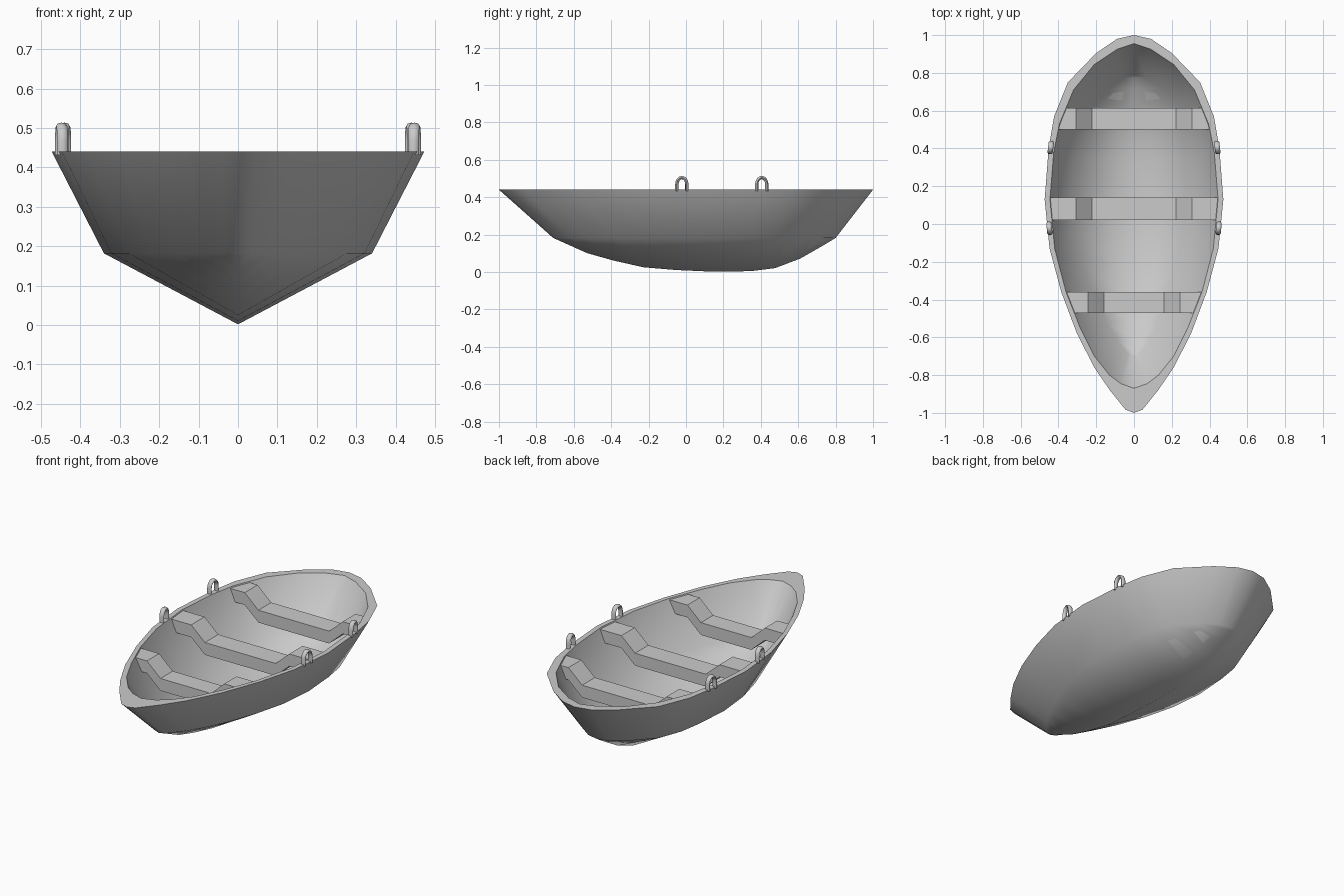
import bpy, bmesh
from math import sin, cos, pi

if "Cube" in bpy.data.objects:
    bpy.data.objects.remove(bpy.data.objects["Cube"])

RIM_Z, CHINE_Z = 0.44, 0.182

# half outlines (x, y) of the rim, stern to bow
OUTER = [(0, 1), (.09, .98), (.2, .905), (.35, .75), (.423, .57), (.452, .40), (.473, .13),
         (.447, -.13), (.385, -.36), (.302, -.58), (.21, -.76), (.128, -.88), (.045, -.983), (0, -1)]
INNER = [(0, .955), (.09, .925), (.21, .845), (.32, .71), (.395, .53), (.425, .38), (.445, .13),
         (.42, -.13), (.36, -.36), (.285, -.55), (.21, -.70), (.13, -.80), (.07, -.845), (0, -.87)]
# keel profile (y, z)
KEEL = [(-.71, .182), (-.5, .088), (-.24, .026), (0, .006), (.2, 0), (.4, .006),
        (.51, .027), (.63, .08), (.8, .182)]


def lerp_table(table, t):
    for (a, va), (b, vb) in zip(table, table[1:]):
        if t <= b:
            return va + (vb - va) * (t - a) / (b - a)
    return table[-1][1]


def finish(bm, name, angle=None):
    bmesh.ops.recalc_face_normals(bm, faces=bm.faces)
    me = bpy.data.meshes.new(name)
    bm.to_mesh(me)
    bm.free()
    ob = bpy.data.objects.new(name, me)
    bpy.context.collection.objects.link(ob)
    if angle:
        bpy.ops.object.select_all(action='DESELECT')
        ob.select_set(True)
        bpy.context.view_layer.objects.active = ob
        bpy.ops.object.shade_smooth_by_angle(angle=angle)
    return ob


CHINE = [(.72 * x, .045 + .755 * y) for x, y in OUTER]


def lines(rim, shrink, lift):
    """Rim, chine and keel lines of one hull skin; the skins nearly meet below."""
    top = [(x, y, RIM_Z) for x, y in rim]
    chine = [(x * shrink, .045 + (y - .045) * shrink, CHINE_Z + lift) for x, y in CHINE]
    keel = [(0, y, min(CHINE_Z, lerp_table(KEEL, y)) + lift) for _, y, _ in chine]
    keel[0], keel[-1] = chine[0], chine[-1]
    return top, chine, keel


# hull: outer skin, flat rim and inner skin, mirrored into a closed shell
bm = bmesh.new()
out = lines(OUTER, 1, 0)
inn = lines(INNER, .985, .005)
strips = [[bm.verts.new(p) for p in line] for line in (*reversed(out), *inn)]
for a, b in zip(strips, strips[1:]):
    for i in range(len(a) - 1):
        quad = []
        for v in (a[i], a[i + 1], b[i + 1], b[i]):
            if all((v.co - q.co).length > 1e-5 for q in quad):
                quad.append(v)
        bm.faces.new(quad)
bmesh.ops.remove_doubles(bm, verts=bm.verts, dist=1e-5)
bmesh.ops.mirror(bm, geom=bm.verts[:] + bm.edges[:] + bm.faces[:], axis='X', merge_dist=1e-4)
bmesh.ops.remove_doubles(bm, verts=bm.verts, dist=1e-5)
# crisp rim edges, everything else smooth
for e in bm.edges:
    if all(abs(v.co.z - RIM_Z) < 1e-4 for v in e.verts):
        e.smooth = False
finish(bm, "hull", 1.25)


def wall_x(y, z):
    """Half width of the inner wall at height z."""
    t = (RIM_Z - z) / (RIM_Z - CHINE_Z)
    level = [(iy + (cy - iy) * t, ix + (cx - ix) * t) for (ix, iy), (cx, cy) in zip(INNER, CHINE)]
    return lerp_table(level[::-1], y) + .003


# seats: dropped plank with ramps up to side ledges that meet the hull wall
def seat(name, y0, y1, r0, r1, hi=.434, lo=.357, th=.07):
    bm = bmesh.new()
    rings = []
    for y in (y0, y1):
        half = [(wall_x(y, hi), hi), (r1, hi), (r0, lo)]
        under = [(r0, lo - th), (r1, hi - th), (wall_x(y, hi - th), hi - th)]
        prof = half + [(-x, z) for x, z in reversed(half)]
        prof += [(-x, z) for x, z in reversed(under)] + under
        rings.append([bm.verts.new((x, y, z)) for x, z in prof])
    a, b = rings
    n = len(a)
    for i in range(n):
        j = (i + 1) % n
        bm.faces.new((a[i], a[j], b[j], b[i]))
    bm.faces.new(a)
    bm.faces.new(b)
    finish(bm, name)


seat("bow_seat", -.47, -.36, .158, .243)
seat("middle_seat", .02, .14, .222, .308)
seat("stern_seat", .50, .615, .222, .308)


# oar loops: oval bar swept along an upside-down U standing on the rim
def oar_loop(name, x, y, yaw):
    path = [(.027, .432, 0)]
    path += [(.027 * cos(t), .468 + .037 * sin(t), t) for t in (pi * k / 8 for k in range(9))]
    path += [(-.027, .432, pi)]
    bm = bmesh.new()
    rings = []
    for py, pz, t in path:
        ring = []
        for k in range(8):
            u = .014 * cos(k * pi / 4)
            r = .009 * sin(k * pi / 4)
            v = py + r * cos(t)
            ring.append(bm.verts.new((x + u * cos(yaw) - v * sin(yaw),
                                      y + u * sin(yaw) + v * cos(yaw), pz + r * sin(t))))
        rings.append(ring)
    for a, b in zip(rings, rings[1:]):
        for k in range(8):
            bm.faces.new((a[k], a[k - 1], b[k - 1], b[k]))
    bm.faces.new(rings[0])
    bm.faces.new(rings[-1])
    finish(bm, name, 0.9)


for side, s in (("left", -1), ("right", 1)):
    oar_loop(f"front_oar_loop_{side}", s * .448, -.022, -s * .1)
    oar_loop(f"back_oar_loop_{side}", s * .441, .405, s * .12)
